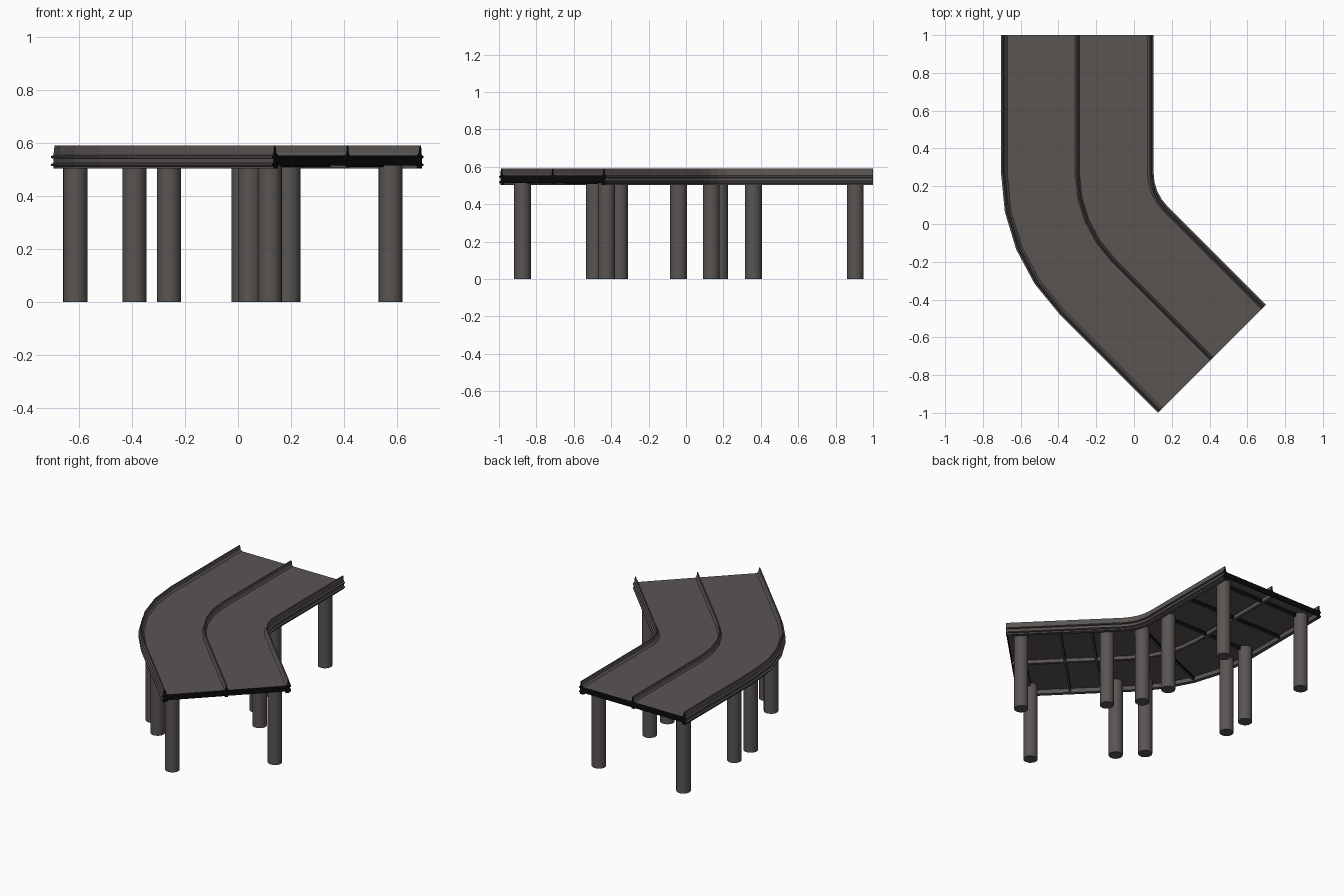
import bpy, bmesh, math
from mathutils import Vector

if "Cube" in bpy.data.objects:
    bpy.data.objects.remove(bpy.data.objects["Cube"])


def material(name, col):
    m = bpy.data.materials.new(name)
    m.diffuse_color = (*col, 1)
    m.use_nodes = True
    m.node_tree.nodes["Principled BSDF"].inputs["Base Color"].default_value = m.diffuse_color
    return m


CONCRETE = material("warm_grey_concrete", (0.100, 0.090, 0.086))
BLACK = material("black_end_cap", (0.003, 0.003, 0.003))

# Road centre line: straight, 45 degree bend in four steps, straight
R = 0.65
YC = R * math.tan(math.pi / 8)
CENTRE = Vector((-0.3 + R, YC))
S = math.sqrt(0.5)
END = Vector((0.413, -0.713))
path = [(Vector((-0.3, 1.0)), Vector((1, 0)))]
for i in range(5):
    a = math.radians(11.25 * i)
    n = Vector((math.cos(a), math.sin(a)))
    path.append((CENTRE - n * R, n))
path.append((END, Vector((S, S))))


def finish(name, bm, smooth=False):
    bmesh.ops.recalc_face_normals(bm, faces=bm.faces)
    me = bpy.data.meshes.new(name)
    bm.to_mesh(me)
    bm.free()
    me.materials.append(CONCRETE)
    me.materials.append(BLACK)
    ob = bpy.data.objects.new(name, me)
    bpy.context.collection.objects.link(ob)
    if smooth:
        bpy.context.view_layer.objects.active = ob
        ob.select_set(True)
        bpy.ops.object.shade_smooth_by_angle(angle=math.radians(35))
        ob.select_set(False)
    return ob


def sweep(name, profile, stations=path, all_black=False):
    """Sweep a closed (offset, height) profile along the road, black end caps."""
    bm = bmesh.new()
    rings = [[bm.verts.new((*(p + n * o), z)) for o, z in profile]
             for p, n in stations]
    k = len(profile)
    for a, b in zip(rings, rings[1:]):
        for i in range(k):
            j = (i + 1) % k
            f = bm.faces.new((a[i], a[j], b[j], b[i]))
            f.material_index = int(all_black)
    for ring in (rings[0], rings[-1]):
        bm.faces.new(ring).material_index = 1
    return finish(name, bm)


def rect(o0, o1, z0, z1):
    return [(o0, z0), (o1, z0), (o1, z1), (o0, z1)]


# Deck slab
sweep("road_deck", rect(-0.39, 0.39, 0.532, 0.553))

# Edge girders with two ledges and a tapered parapet
edge = [(0.370, 0.503), (0.395, 0.503), (0.395, 0.512), (0.404, 0.514),
        (0.404, 0.521), (0.395, 0.524), (0.395, 0.541), (0.404, 0.543),
        (0.404, 0.550), (0.395, 0.554), (0.391, 0.59), (0.385, 0.59),
        (0.380, 0.563), (0.370, 0.552)]
for name, s in (("left_edge_barrier", -1), ("right_edge_barrier", 1)):
    sweep(name, [(s * o, z) for o, z in edge])

# Median barrier and the beam under it
sweep("median_barrier", [(-0.012, 0.552), (0.012, 0.552), (0.005, 0.565),
                         (0.003, 0.59), (-0.003, 0.59), (-0.005, 0.565)])
sweep("centre_beam", rect(-0.01, 0.01, 0.508, 0.534))

# Cross ribs under the deck
D = Vector((S, -S))


def rib(name, p, n, t, z0, z1, black=False):
    d = Vector((n.y, -n.x)) * t / 2
    sweep(name, rect(-0.38, 0.38, z0, z1), [(p - d, n), (p + d, n)], black)


ribs = [(Vector((-0.3, y)), Vector((1, 0))) for y in (0.905, 0.63, 0.36)]
ribs += [(END - D * t, Vector((S, S))) for t in (0.09, 0.34, 0.54)]
ribs += [path[3]]
for i, (p, n) in enumerate(ribs):
    rib(f"cross_rib_{i}", p, n, 0.014, 0.510, 0.534)

# Black end plates
rib("back_end_plate", Vector((-0.3, 0.997)), Vector((1, 0)), 0.006, 0.515, 0.5525, True)
rib("front_end_plate", END - D * 0.003, Vector((S, S)), 0.006, 0.515, 0.5525, True)

# Support pillars
pillars = [(-0.615, 0.905), (0.02, 0.905), (-0.615, 0.36), (0.02, 0.36),
           (-0.612, 0.18), (0.045, 0.135), (-0.39, -0.355), (-0.26, -0.49),
           (0.19, -0.04), (0.12, -0.875), (0.575, -0.425)]
for i, (x, y) in enumerate(pillars):
    bm = bmesh.new()
    bmesh.ops.create_cone(bm, cap_ends=True, segments=24, radius1=0.045,
                          radius2=0.045, depth=0.535)
    bmesh.ops.translate(bm, verts=bm.verts, vec=(x, y, 0.2675))
    finish(f"pillar_{i}", bm, smooth=True)
